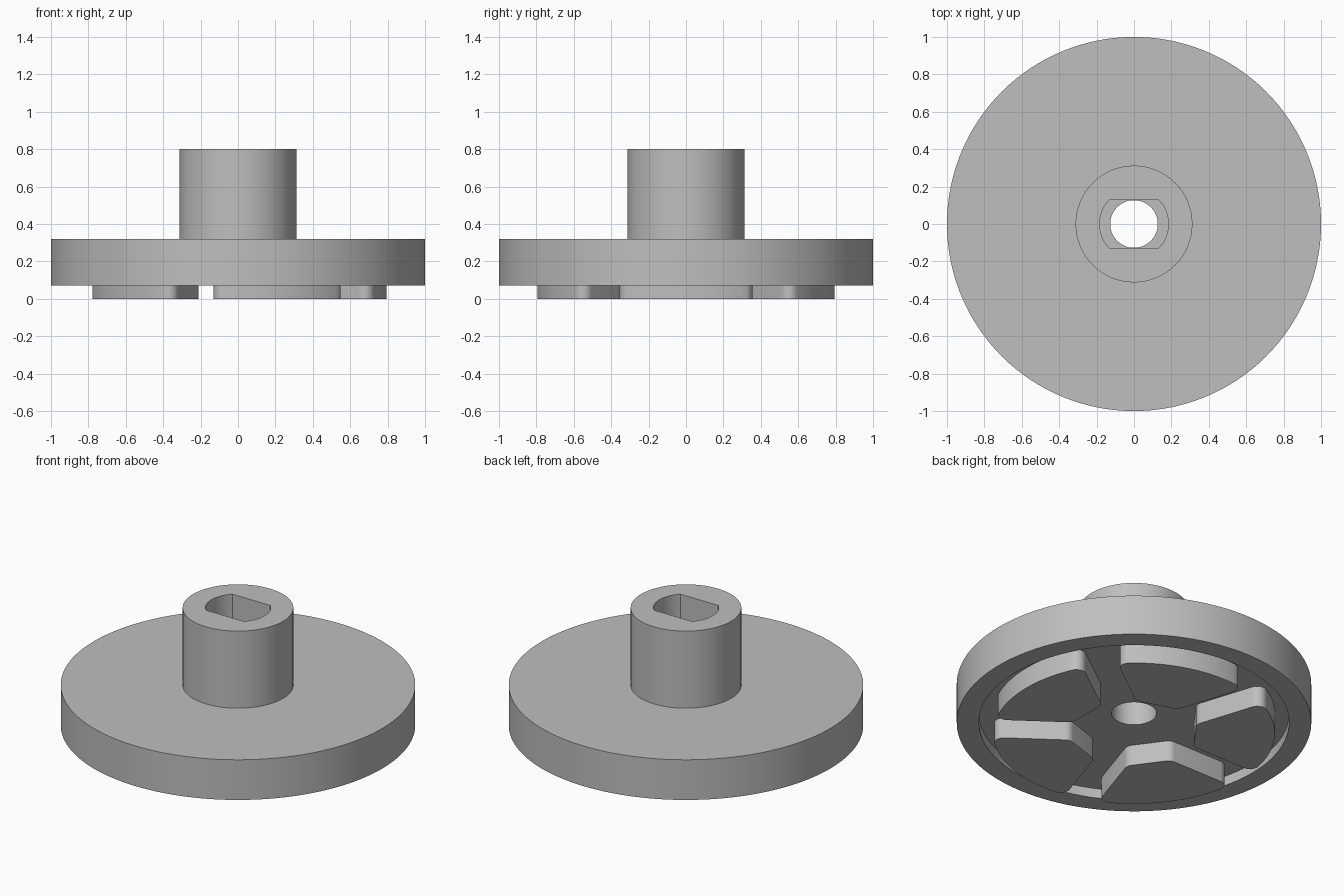
import bpy, bmesh
from math import sin, cos, radians, sqrt, atan2, pi, tau
from mathutils import Vector

cube = bpy.data.objects.get("Cube")
if cube:
    bpy.data.objects.remove(cube)

grey = bpy.data.materials.new("plain_grey")
grey.use_nodes = True
GREY = (0.52, 0.52, 0.52, 1)
grey.diffuse_color = GREY
grey.node_tree.nodes["Principled BSDF"].inputs["Base Color"].default_value = GREY


def finish(bm, name):
    bmesh.ops.recalc_face_normals(bm, faces=bm.faces)
    mesh = bpy.data.meshes.new(name)
    bm.to_mesh(mesh)
    bm.free()
    mesh.materials.append(grey)
    obj = bpy.data.objects.new(name, mesh)
    bpy.context.collection.objects.link(obj)
    bpy.ops.object.select_all(action='DESELECT')
    obj.select_set(True)
    bpy.context.view_layer.objects.active = obj
    bpy.ops.object.shade_smooth_by_angle(angle=radians(30))
    return obj


# Wheel body: closed ring profile, with a double-flat slot inside the hub
SEGMENTS = 128
BORE, SLOT, FLAT = 0.127, 0.184, 0.13
FLOOR, RIM, DISC, TOP = 0.13, 0.07, 0.32, 0.8


def slot_radius(a):
    return min(SLOT, FLAT / max(abs(sin(a)), 0.001))


profile = [(BORE, FLOOR), (0.875, FLOOR), (0.875, RIM), (1, RIM), (1, DISC),
           (0.312, DISC), (0.312, TOP), (None, TOP), (None, DISC), (BORE, DISC)]
bm = bmesh.new()
rings = []
for radius, z in profile:
    ring = []
    for i in range(SEGMENTS):
        a = tau * i / SEGMENTS
        r = radius or slot_radius(a)
        ring.append(bm.verts.new((r * cos(a), r * sin(a), z)))
    rings.append(ring)
for k, lower in enumerate(rings):
    upper = rings[(k + 1) % len(rings)]
    for i in range(SEGMENTS):
        j = (i + 1) % SEGMENTS
        bm.faces.new((lower[i], lower[j], upper[j], upper[i]))
finish(bm, "wheel_body")


# Raised pads under the disc: rounded sectors separated by parallel channels
PADS, GAP, INNER, OUTER, FILLET = 5, 0.1, 0.345, 0.795, 0.055


def arc(center, radius, start, end, steps):
    for i in range(steps + 1):
        a = start + (end - start) * i / steps
        yield center + radius * Vector((cos(a), sin(a)))


def pad_outline():
    half = pi / PADS
    along = Vector((cos(half), sin(half)))
    offset = (GAP + FILLET) * Vector((sin(half), -cos(half)))
    side = half + pi / 2
    inner = offset + along * (INNER + FILLET - offset.x) / along.x
    outer = offset + along * sqrt((OUTER - FILLET) ** 2 - offset.length_squared)
    tip = atan2(outer.y, outer.x)
    pts = list(arc(inner, FILLET, pi, side, 6))
    pts += arc(outer, FILLET, side, tip, 8)
    pts += list(arc(Vector((0, 0)), OUTER, tip, 0, 12))[1:]
    return pts + [Vector((p.x, -p.y)) for p in reversed(pts[:-1])]


outline = pad_outline()
for n in range(PADS):
    turn = tau * n / PADS
    bm = bmesh.new()
    verts = [bm.verts.new((p.x * cos(turn) - p.y * sin(turn),
                           p.x * sin(turn) + p.y * cos(turn), 0)) for p in outline]
    face = bm.faces.new(verts)
    top = bmesh.ops.extrude_face_region(bm, geom=[face])["geom"]
    bmesh.ops.translate(bm, vec=(0, 0, FLOOR),
                        verts=[g for g in top if isinstance(g, bmesh.types.BMVert)])
    finish(bm, f"bottom_pad_{n + 1}")
